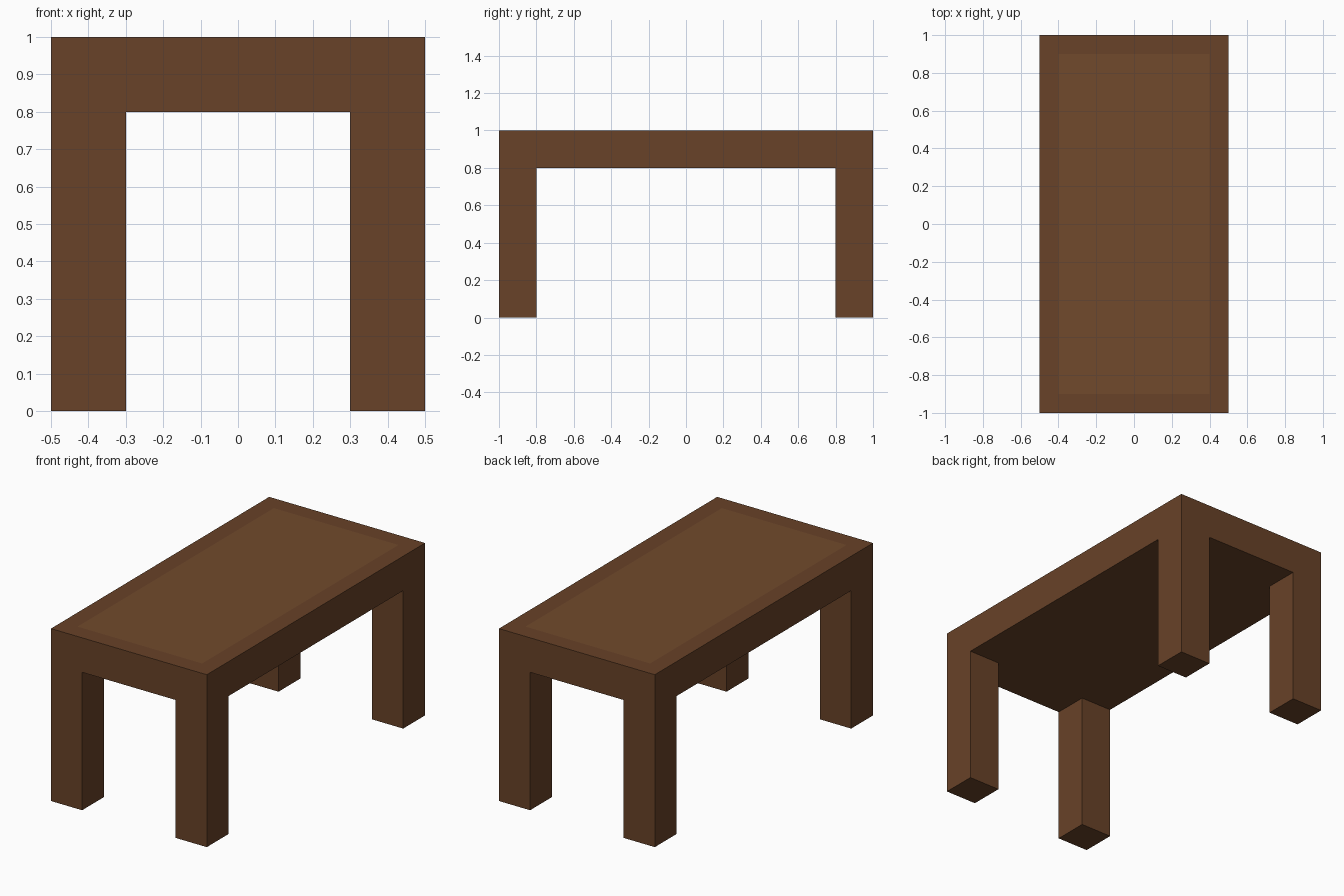
import bpy, bmesh
from mathutils import Matrix, Vector

if "Cube" in bpy.data.objects:
    bpy.data.objects.remove(bpy.data.objects["Cube"])

HALF_X, HALF_Y, HEIGHT = 0.5, 1.0, 1.0
SLAB, LEG, BORDER = 0.2, 0.2, 0.1


def material(name, color):
    mat = bpy.data.materials.new(name)
    mat.diffuse_color = (*color, 1)
    mat.use_nodes = True
    mat.node_tree.nodes["Principled BSDF"].inputs["Base Color"].default_value = mat.diffuse_color
    return mat


bm = bmesh.new()

# Solid table slab
bmesh.ops.create_cube(bm, size=1, matrix=Matrix.Translation((0, 0, HEIGHT - SLAB / 2))
                      @ Matrix.Diagonal((2 * HALF_X, 2 * HALF_Y, SLAB, 1)))

# Loop cuts marking out the leg footprints
for axis, half in ((0, HALF_X), (1, HALF_Y)):
    for side in (-1, 1):
        point, normal = Vector(), Vector()
        point[axis], normal[axis] = side * (half - LEG), 1
        bmesh.ops.bisect_plane(bm, geom=bm.verts[:] + bm.edges[:] + bm.faces[:],
                               plane_co=point, plane_no=normal)

# Four legs pulled down from the corner cells
bm.normal_update()
corners = [f for f in bm.faces if f.normal.z < -0.9
           and abs(f.calc_center_median().x) > HALF_X - LEG
           and abs(f.calc_center_median().y) > HALF_Y - LEG]
feet = bmesh.ops.extrude_discrete_faces(bm, faces=corners)["faces"]
bmesh.ops.translate(bm, verts=[v for f in feet for v in f.verts],
                    vec=(0, 0, SLAB - HEIGHT))

# Flush lighter panel inside the top border
bm.normal_update()
top = [f for f in bm.faces if f.normal.z > 0.9]
bmesh.ops.inset_region(bm, faces=top, thickness=BORDER, use_even_offset=True)
for f in bm.faces:
    c = f.calc_center_median()
    if (c.z > HEIGHT - 0.001 and abs(c.x) < HALF_X - BORDER
            and abs(c.y) < HALF_Y - BORDER):
        f.material_index = 1

bmesh.ops.recalc_face_normals(bm, faces=bm.faces[:])
mesh = bpy.data.meshes.new("table")
bm.to_mesh(mesh)
bm.free()
mesh.materials.append(material("dark_wood", (0.138, 0.054, 0.021)))
mesh.materials.append(material("panel_wood", (0.165, 0.068, 0.025)))
bpy.context.collection.objects.link(bpy.data.objects.new("table", mesh))
